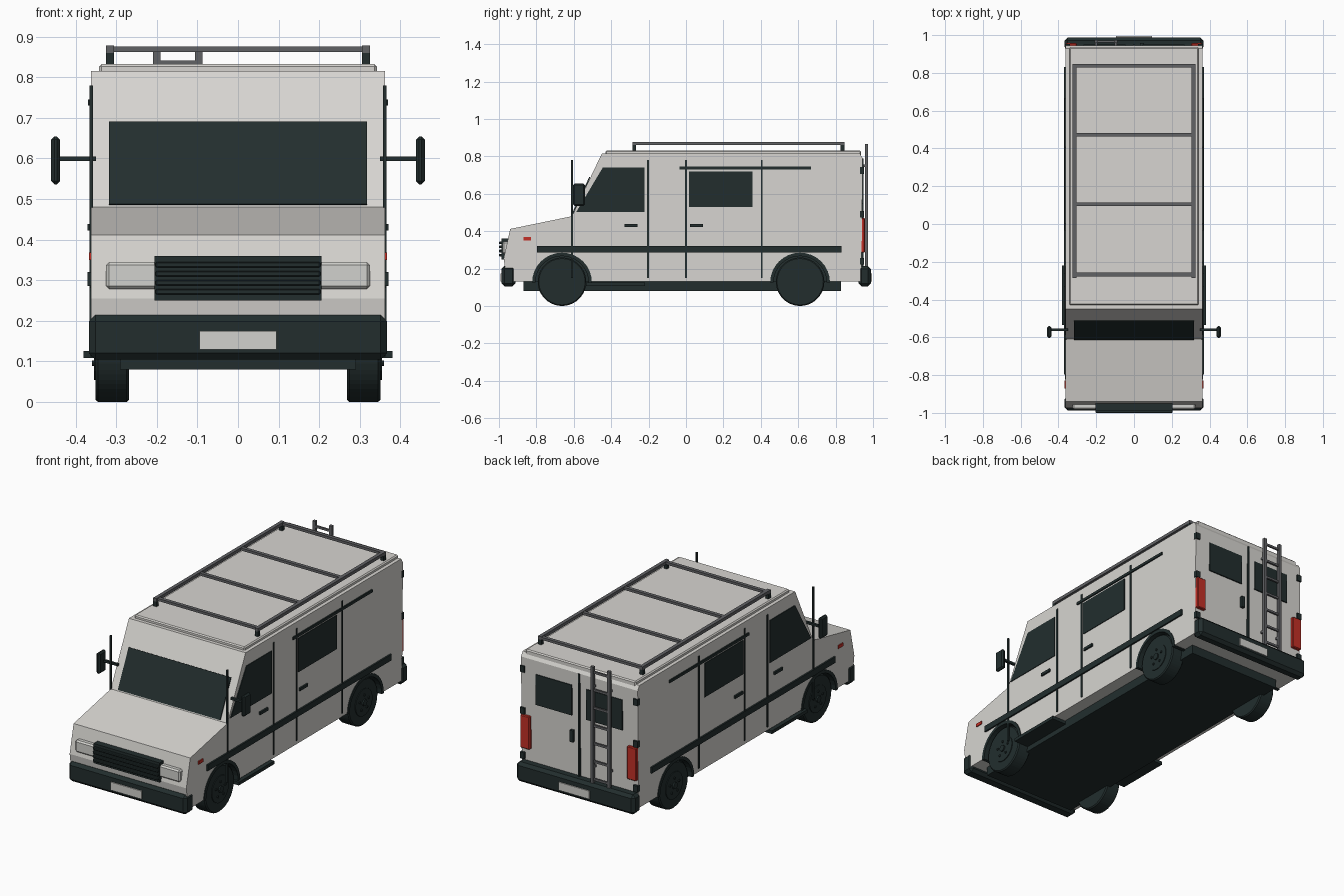
import bpy, bmesh, math


def mat(name, r, g, b):
    m = bpy.data.materials.new(name)
    m.diffuse_color = (r, g, b, 1)
    return m


WHITE = mat("body_white", 0.68, 0.665, 0.635)
DARK = mat("dark_trim", 0.016, 0.027, 0.027)
GREY = mat("rack_grey", 0.12, 0.122, 0.13)
LIGHT = mat("lamp_grey", 0.64, 0.64, 0.61)
RED = mat("lamp_red", 0.55, 0.03, 0.02)


def finish(name, bm, m, bevel=0):
    if bevel:
        bmesh.ops.bevel(bm, geom=bm.edges[:], offset=bevel, segments=1, affect='EDGES')
    bmesh.ops.recalc_face_normals(bm, faces=bm.faces[:])
    me = bpy.data.meshes.new(name)
    bm.to_mesh(me)
    bm.free()
    me.materials.append(m)
    ob = bpy.data.objects.new(name, me)
    bpy.context.collection.objects.link(ob)
    return ob


def prism(name, pts, x0, x1, m, bevel=0):
    """Side profile of (y, z) points extruded along x."""
    bm = bmesh.new()
    f = bm.faces.new([bm.verts.new((x0, y, z)) for y, z in pts])
    ext = bmesh.ops.extrude_face_region(bm, geom=[f])
    vs = [v for v in ext["geom"] if isinstance(v, bmesh.types.BMVert)]
    bmesh.ops.translate(bm, verts=vs, vec=(x1 - x0, 0, 0))
    return finish(name, bm, m, bevel)


def box(name, x0, x1, y0, y1, z0, z1, m, bevel=0):
    return prism(name, [(y0, z0), (y1, z0), (y1, z1), (y0, z1)], x0, x1, m, bevel)


def arc(cy, cz, r, a0, a1, n):
    return [(cy + r * math.cos(a0 + (a1 - a0) * i / n),
             cz + r * math.sin(a0 + (a1 - a0) * i / n)) for i in range(n + 1)]


def disc(cy, cz, r, n):
    return arc(cy, cz, r, 0, 2 * math.pi, n)[:-1]


W = 0.362
AXLES = (-0.663, 0.61)

# body shell with wheel openings, roof panel
profile = [(0.937, 0.13), (0.945, 0.79), (0.93, 0.815), (-0.45, 0.815), (-0.61, 0.48),
           (-0.94, 0.412), (-0.975, 0.255), (-0.957, 0.13)]
for ay in AXLES:
    profile += arc(ay, 0.13, 0.155, math.pi, 0, 16)
prism("body_shell", profile, -W, W, WHITE)
box("roof_panel", -0.342, 0.342, -0.43, 0.935, 0.80, 0.832, WHITE, 0.006)

# chassis and bumpers
box("chassis", -0.29, 0.29, -0.87, 0.83, 0.08, 0.135, DARK)
box("front_bumper", -0.367, 0.367, -0.987, -0.912, 0.105, 0.215, DARK, 0.016)
box("rear_bumper", -0.367, 0.367, 0.922, 0.988, 0.105, 0.215, DARK, 0.016)
box("front_plate", -0.095, 0.095, -0.993, -0.985, 0.13, 0.175, LIGHT)
box("rear_plate", -0.095, 0.095, 0.986, 0.994, 0.13, 0.175, LIGHT)

# windscreen plate lying on the slope
a, b = (-0.6077, 0.485), (-0.5113, 0.688)
ny, nz = -0.9 * 0.006, 0.43 * 0.006
prism("windscreen", [a, b, (b[0] + ny, b[1] + nz), (a[0] + ny, a[1] + nz)], -0.317, 0.317, DARK)

# headlamp bar and grille with slats
box("headlamp_bar", -0.325, 0.325, -0.982, -0.94, 0.278, 0.345, LIGHT, 0.008)
box("grille", -0.205, 0.205, -0.987, -0.94, 0.25, 0.36, DARK)
for i in range(4):
    z = 0.272 + i * 0.022
    box("grille_slat", -0.203, 0.203, -1.0, -0.98, z - 0.007, z + 0.007, DARK, 0.003)

# wheel wells shared across the width
for ay in AXLES:
    prism("wheel_well", arc(ay, 0.128, 0.156, math.pi, 0, 16), -0.255, 0.255, DARK)

for s in (-1, 1):
    def side(name, x0, x1, *rest):
        return box(name, s * x0, s * x1, *rest)

    for ay in AXLES:
        # arch lining, tyre, hub and bolts
        ring = arc(ay, 0.125, 0.16, math.pi, 0, 16) + arc(ay, 0.125, 0.142, 0, math.pi, 16)
        prism("arch_lining", ring, s * 0.25, s * 0.366, DARK)
        prism("tyre", disc(ay, 0.13, 0.13, 28), s * 0.268, s * 0.351, DARK, 0.006)
        prism("wheel_rim", disc(ay, 0.13, 0.075, 24), s * 0.345, s * 0.355, DARK)
        prism("hub_cap", disc(ay, 0.13, 0.018, 12), s * 0.35, s * 0.363, DARK)
        for k in range(5):
            t = math.pi / 2 + k * math.tau / 5
            prism("wheel_bolt", disc(ay + 0.042 * math.cos(t), 0.13 + 0.042 * math.sin(t), 0.007, 8),
                  s * 0.35, s * 0.360, DARK)

    # side windows
    prism("cab_window", [(-0.587, 0.502), (-0.222, 0.502), (-0.222, 0.74), (-0.445, 0.74)],
          s * 0.358, s * 0.366, DARK)
    side("side_window", 0.358, 0.366, 0.015, 0.355, 0.53, 0.72, DARK)
    # panel seams
    for y in (-0.61, -0.203, 0.0, 0.405):
        side("panel_seam", 0.357, 0.366, y - 0.005, y + 0.005, 0.15, 0.78, DARK)
    # door rail, belt strip, handles, step, marker
    side("door_rail", 0.357, 0.369, -0.035, 0.668, 0.73, 0.745, DARK)
    side("belt_strip", 0.355, 0.371, -0.797, 0.832, 0.286, 0.32, DARK)
    for y in (-0.33, 0.022):
        side("door_handle", 0.357, 0.371, y, y + 0.07, 0.422, 0.438, DARK)
    side("side_step", 0.28, 0.38, -0.535, -0.22, 0.108, 0.126, DARK)
    side("side_marker", 0.357, 0.367, -0.87, -0.828, 0.35, 0.368, RED)
    # mirrors
    side("mirror_arm", 0.35, 0.445, -0.567, -0.553, 0.593, 0.605, DARK)
    side("mirror_head", 0.438, 0.46, -0.603, -0.54, 0.536, 0.654, DARK, 0.008)
    # rear lamps, windows, hinges
    side("tail_lamp", 0.302, 0.36, 0.93, 0.957, 0.285, 0.47, RED, 0.004)
    side("rear_window", 0.045, 0.268, 0.935, 0.949, 0.545, 0.715, DARK)
    for z in (0.24, 0.49, 0.725):
        side("rear_hinge", 0.338, 0.365, 0.93, 0.952, z - 0.018, z + 0.018, DARK)
    # roof rack side rail and posts
    side("rack_rail", 0.305, 0.325, -0.287, 0.848, 0.86, 0.878, GREY)
    for y in (-0.277, 0.837):
        side("rack_post", 0.305, 0.325, y - 0.01, y + 0.01, 0.825, 0.862, DARK)

# rear door seam and handle
box("rear_door_seam", -0.005, 0.005, 0.935, 0.95, 0.2, 0.79, DARK)
box("rear_handle", 0.032, 0.052, 0.935, 0.958, 0.4, 0.465, DARK)

# rack cross bars
for y in (-0.267, 0.105, 0.472, 0.838):
    box("rack_cross_bar", -0.31, 0.31, y - 0.01, y + 0.01, 0.862, 0.876, GREY)

# rear ladder
for x in (-0.2, -0.097):
    box("ladder_rail", x - 0.009, x + 0.009, 0.958, 0.974, 0.19, 0.866, GREY)
for i in range(7):
    z = 0.235 + i * 0.1
    box("ladder_rung", -0.2, -0.097, 0.961, 0.971, z - 0.006, z + 0.006, GREY)
for z in (0.3, 0.75):
    for x in (-0.2, -0.097):
        box("ladder_bracket", x - 0.006, x + 0.006, 0.935, 0.962, z - 0.006, z + 0.006, GREY)
